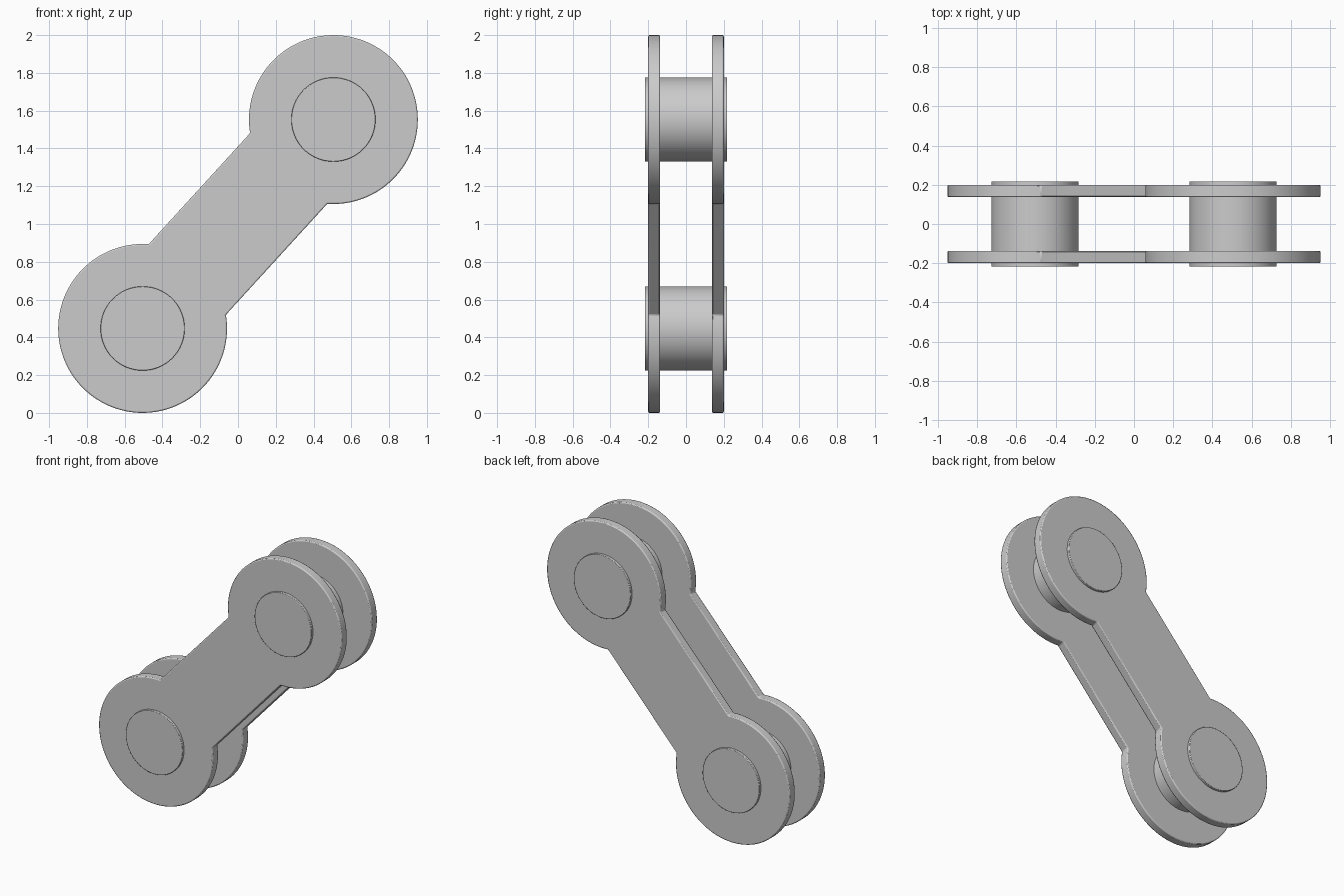
import bpy, bmesh, math
from mathutils import Vector

if "Cube" in bpy.data.objects:
    bpy.data.objects.remove(bpy.data.objects["Cube"])

MID = Vector((0, 1.0))
AXIS = Vector((0.505, 0.553))      # link centre to upper pin, in x-z
ANG = math.atan2(AXIS.y, AXIS.x)
R, HALF_W = 0.447, 0.277           # disc radius, half bar width


def finish(ob, bevel):
    b = ob.modifiers.new("edge_bevel", 'BEVEL')
    b.width, b.segments = bevel, 2
    b.limit_method, b.angle_limit = 'ANGLE', math.radians(35)
    bpy.ops.object.select_all(action='DESELECT')
    ob.select_set(True)
    bpy.context.view_layer.objects.active = ob
    bpy.ops.object.shade_smooth_by_angle(angle=math.radians(35))


def extrude_outline(name, outline, y0, y1):
    bm = bmesh.new()
    face = bm.faces.new([bm.verts.new((p.x, y0, p.y)) for p in outline])
    top = bmesh.ops.extrude_face_region(bm, geom=[face])["geom"]
    bmesh.ops.translate(bm, vec=(0, y1 - y0, 0),
                        verts=[g for g in top if isinstance(g, bmesh.types.BMVert)])
    bmesh.ops.recalc_face_normals(bm, faces=bm.faces)
    me = bpy.data.meshes.new(name)
    bm.to_mesh(me)
    bm.free()
    ob = bpy.data.objects.new(name, me)
    bpy.context.collection.objects.link(ob)
    return ob


def arc(centre, radius, a0, a1, n):
    return [centre + radius * Vector((math.cos(a), math.sin(a)))
            for a in (a0 + (a1 - a0) * i / n for i in range(n + 1))]


# Side plates: two large arcs joined by the straight bar, mirrored in y
neck = math.pi - math.asin(HALF_W / R)
outline = (arc(MID + AXIS, R, ANG - neck, ANG + neck, 72)
           + arc(MID - AXIS, R, ANG + math.pi - neck, ANG + math.pi + neck, 72))
plates = extrude_outline("side_plates", outline, -0.2, -0.137)
plates.modifiers.new("mirror", 'MIRROR').use_axis = (False, True, False)
finish(plates, 0.007)

# Pins running through both plates
for name, s in (("lower_pin", -1), ("upper_pin", 1)):
    pin = extrude_outline(name, arc(MID + AXIS * s, 0.223, 0, math.tau, 64)[:-1],
                          -0.218, 0.218)
    finish(pin, 0.003)
